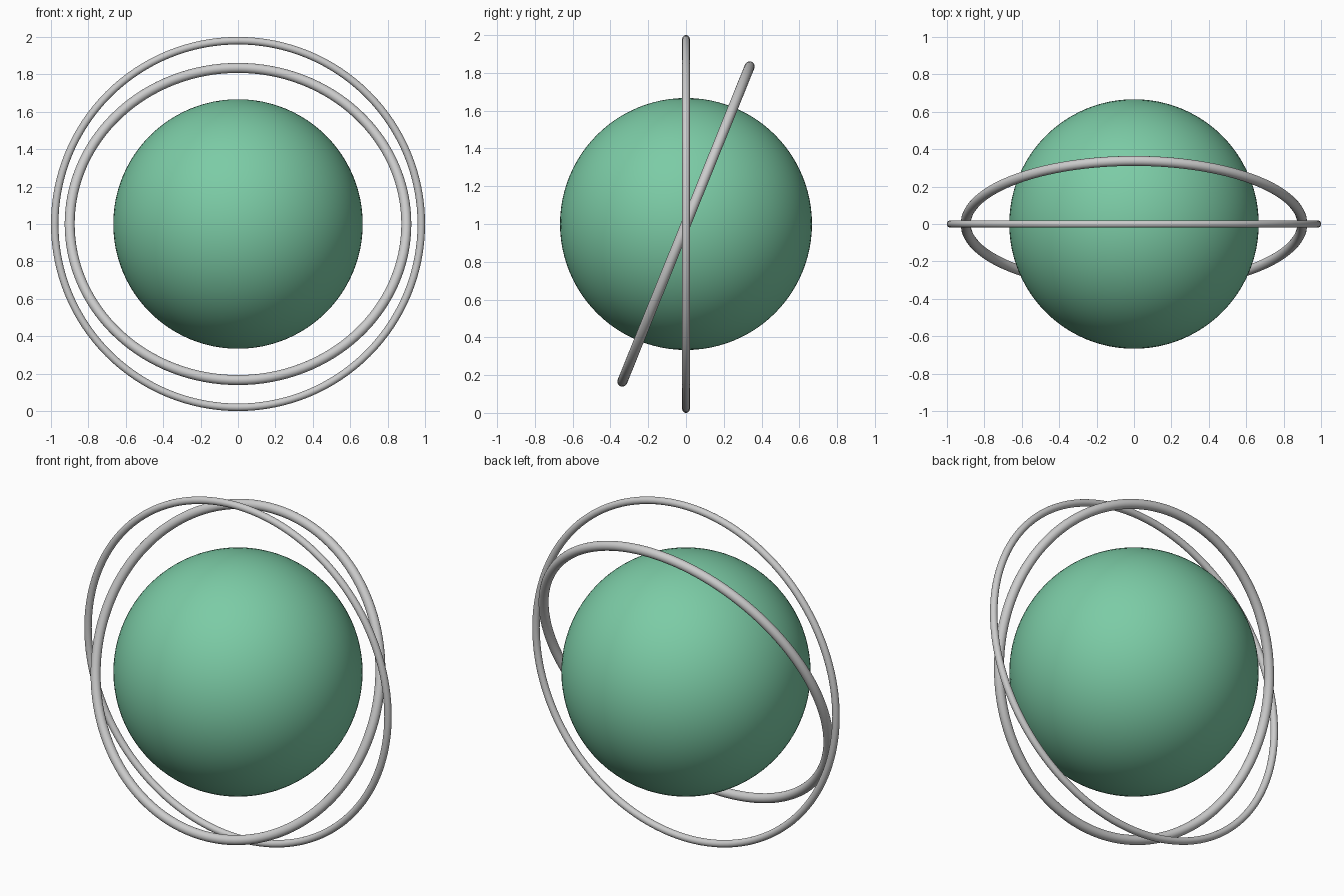
import bpy
from math import radians

if "Cube" in bpy.data.objects:
    bpy.data.objects.remove(bpy.data.objects["Cube"])

CENTRE = (0, 0, 1)

# Central globe
bpy.ops.mesh.primitive_uv_sphere_add(segments=96, ring_count=48, radius=0.667, location=CENTRE)
globe = bpy.context.object
globe.name = "globe"
bpy.ops.object.shade_smooth()
green = bpy.data.materials.new("globe_green")
green.diffuse_color = (0.2, 0.6, 0.38, 1)
green.use_nodes = True
green.node_tree.nodes["Principled BSDF"].inputs["Base Color"].default_value = green.diffuse_color
globe.data.materials.append(green)


def ring(name, radius, tube, angle):
    """Round tube ring about the globe, turned about the x axis."""
    bpy.ops.mesh.primitive_torus_add(major_radius=radius, minor_radius=tube,
                                     major_segments=128, minor_segments=20,
                                     location=CENTRE, rotation=(radians(angle), 0, 0))
    bpy.context.object.name = name
    bpy.ops.object.shade_smooth()


# Upright outer ring and tilted inner ring
ring("outer_ring", 0.98, 0.02, 90)
ring("inner_ring", 0.90, 0.0267, 68)
